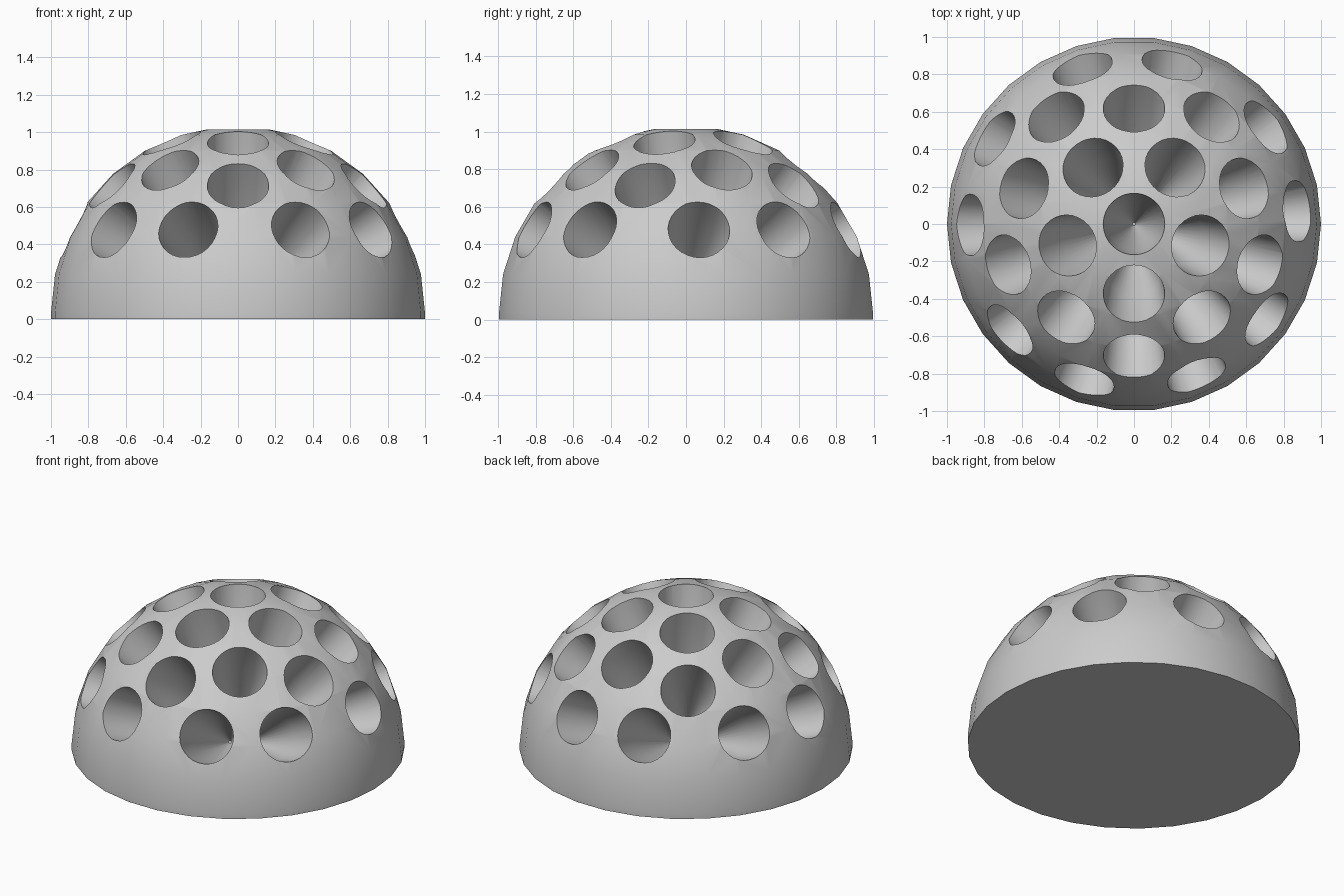
import bpy
import bmesh
from math import radians, sin, cos, pi, tau
from mathutils import Matrix

SIDES = 30
CENTRE_Z = 0.033      # height of the dome's centre above the flat base

cube = bpy.data.objects.get("Cube")
if cube:
    bpy.data.objects.remove(cube, do_unlink=True)

grey = bpy.data.materials.new("plain_grey")
grey.use_nodes = True
grey.diffuse_color = (0.6, 0.6, 0.6, 1)
grey.node_tree.nodes["Principled BSDF"].inputs["Base Color"].default_value = (0.6, 0.6, 0.6, 1)


def lathe(bm, profile, matrix):
    """Closed solid of revolution from (radius, height) points, bottom to top."""
    rings = [[bm.verts.new(matrix @ Matrix.Rotation(tau * i / SIDES, 4, 'Z').to_3x3().to_4x4()
                           .copy() @ Matrix.Translation((r, 0, h)).translation)
              for i in range(SIDES)] for r, h in profile]
    for low, high in zip(rings, rings[1:]):
        for i in range(SIDES):
            j = (i + 1) % SIDES
            bm.faces.new((low[i], low[j], high[j], high[i]))
    bm.faces.new(rings[0][::-1])
    bm.faces.new(rings[-1])


def make_object(name, bm):
    mesh = bpy.data.meshes.new(name)
    bm.to_mesh(mesh)
    bm.free()
    mesh.materials.append(grey)
    obj = bpy.data.objects.new(name, mesh)
    bpy.context.collection.objects.link(obj)
    return obj


# Dome: faceted half ball with a short straight foot
bm = bmesh.new()
step = tau / SIDES
dome_profile = [(0.9995, -CENTRE_Z)] + [(cos(k * step), sin(k * step)) for k in range(8)]
lathe(bm, dome_profile, Matrix.Translation((0, 0, CENTRE_Z)))
dome = make_object("dome_holder", bm)

# Hole directions as (polar angle, azimuth): each ring repeats five times
directions = [(0, 0)]
for k in range(5):
    turn = 72 * k
    directions += [(22.3, 270 + turn), (46, 270 + turn), (39, 90 + turn),
                   (63, 76.5 + turn), (63, 108.3 + turn)]

# Hole cutters: slightly tapered bore ending in a long pointed tip
hole_profile = [(0.008, 0.25), (0.136, 0.715), (0.165, 0.985), (0.177, 1.1)]
bm = bmesh.new()
for polar, azimuth in directions:
    lathe(bm, hole_profile, Matrix.Translation((0, 0, CENTRE_Z))
          @ Matrix.Rotation(radians(azimuth), 4, 'Z')
          @ Matrix.Rotation(radians(polar), 4, 'Y'))
cutter = make_object("hole_cutters", bm)
cutter.hide_render = True

cut = dome.modifiers.new("holes", 'BOOLEAN')
cut.operation = 'DIFFERENCE'
cut.solver = 'EXACT'
cut.use_self = True
cut.object = cutter

bpy.ops.object.select_all(action='DESELECT')
dome.select_set(True)
bpy.context.view_layer.objects.active = dome
bpy.ops.object.modifier_apply(modifier=cut.name)
bpy.data.objects.remove(cutter, do_unlink=True)
bpy.ops.object.shade_smooth_by_angle(angle=radians(30))
